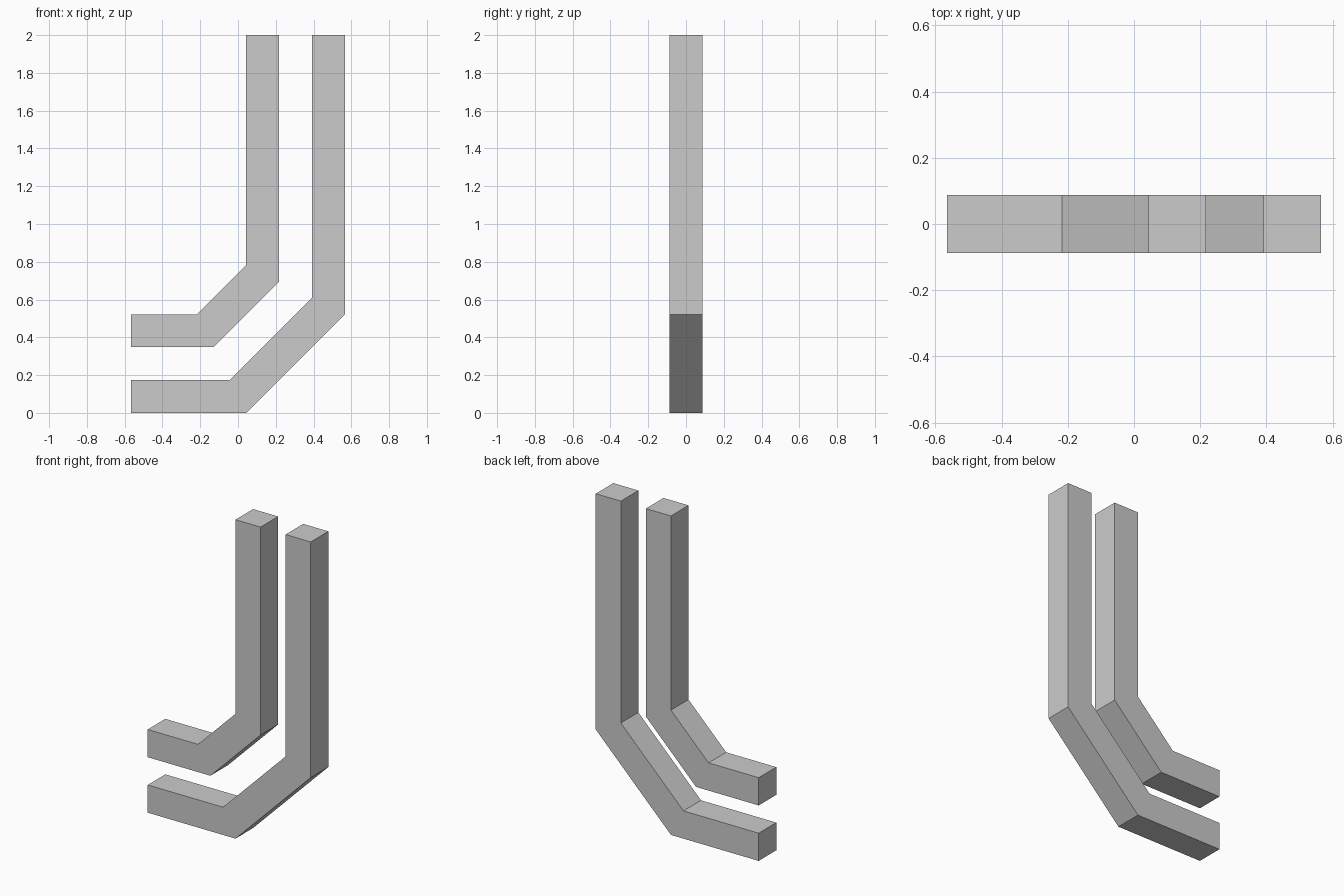
import bpy
import bmesh

cube = bpy.data.objects.get("Cube")
if cube:
    bpy.data.objects.remove(cube, do_unlink=True)

UNIT = 2 / 11.5   # bar thickness
LEFT, TOP = -3.25, 11.5

# Single material
grey = bpy.data.materials.new("light_grey")
grey.use_nodes = True
colour = (0.6, 0.6, 0.6, 1)
grey.diffuse_color = colour
bsdf = next(n for n in grey.node_tree.nodes if n.type == "BSDF_PRINCIPLED")
bsdf.inputs["Base Color"].default_value = colour


def bent_bar(name, x_bend, z_base, rise):
    """Square bar: flat run, 45 degree rise, then straight up."""
    x_out = x_bend + rise
    profile = [
        (LEFT, z_base), (x_bend, z_base),
        (x_out, z_base + rise), (x_out, TOP),
        (x_out - 1, TOP), (x_out - 1, z_base + rise + 0.5),
        (x_bend - 0.5, z_base + 1), (LEFT, z_base + 1),
    ]
    bm = bmesh.new()
    face = bm.faces.new([bm.verts.new((x * UNIT, -UNIT / 2, z * UNIT))
                         for x, z in profile])
    # Extrude the profile through the depth
    extruded = bmesh.ops.extrude_face_region(bm, geom=[face])["geom"]
    bmesh.ops.translate(bm, vec=(0, UNIT, 0),
                        verts=[v for v in extruded if isinstance(v, bmesh.types.BMVert)])
    bmesh.ops.recalc_face_normals(bm, faces=bm.faces)
    mesh = bpy.data.meshes.new(name)
    bm.to_mesh(mesh)
    bm.free()
    mesh.materials.append(grey)
    obj = bpy.data.objects.new(name, mesh)
    bpy.context.collection.objects.link(obj)
    return obj


# Two nested bars
bent_bar("outer_bar", 0.25, 0, 3)
bent_bar("inner_bar", -0.75, 2, 2)
